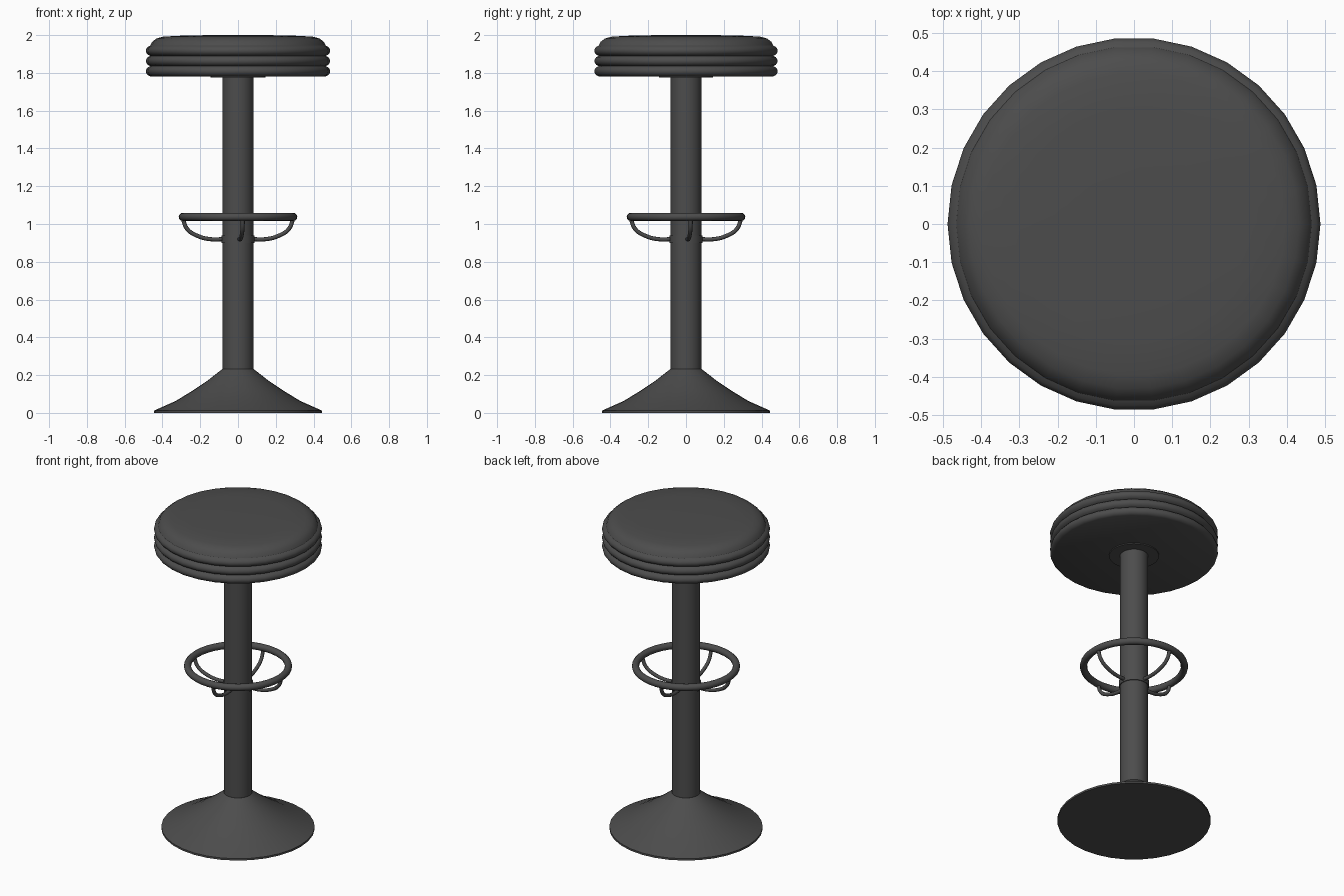
import bpy, math

if "Cube" in bpy.data.objects:
    bpy.data.objects.remove(bpy.data.objects["Cube"])

dark = bpy.data.materials.new("dark_grey")
dark.diffuse_color = (0.073, 0.073, 0.073, 1)
dark.use_nodes = True
dark.node_tree.nodes["Principled BSDF"].inputs["Base Color"].default_value = dark.diffuse_color

def finish(obj, angle=35):
    obj.data.materials.append(dark)
    bpy.ops.object.select_all(action='DESELECT')
    obj.select_set(True)
    bpy.context.view_layer.objects.active = obj
    bpy.ops.object.shade_smooth_by_angle(angle=math.radians(angle))

def lathe(name, profile, sides):
    """Spin an (r, z) profile, listed bottom to top, and cap both ends."""
    verts = [(r * math.cos(2 * math.pi * i / sides), r * math.sin(2 * math.pi * i / sides), z)
             for r, z in profile for i in range(sides)]
    faces = [(k * sides + i, k * sides + (i + 1) % sides,
              (k + 1) * sides + (i + 1) % sides, (k + 1) * sides + i)
             for k in range(len(profile) - 1) for i in range(sides)]
    faces.append(tuple(reversed(range(sides))))
    faces.append(tuple((len(profile) - 1) * sides + i for i in range(sides)))
    mesh = bpy.data.meshes.new(name)
    mesh.from_pydata(verts, [], faces)
    obj = bpy.data.objects.new(name, mesh)
    bpy.context.collection.objects.link(obj)
    finish(obj)
    return obj

# Seat: three rolled ridges and a padded top
seat = [(0.465, 1.782)]
for z in (1.782, 1.836, 1.890):
    for t in (0.12, 0.3, 0.5, 0.7, 0.88, 1.0):
        bulge = 0.023 * math.sin(math.pi * t) ** 0.6 if t < 1 else 0
        seat.append((0.465 + bulge, z + 0.054 * t))
seat += [(0.455, 1.964), (0.432, 1.982), (0.395, 1.992), (0.30, 1.997), (0.15, 2.0)]
lathe("seat", seat, 30)
lathe("seat_mount", [(0.145, 1.776), (0.145, 1.79)], 30)

# Column and flared foot
lathe("column", [(0.082, 0.2), (0.082, 1.79)], 32)
lathe("base", [(0.445, 0), (0.445, 0.012), (0.33, 0.063), (0.24, 0.118),
               (0.16, 0.172), (0.083, 0.232)], 32)

# Footrest ring and its collar
bpy.ops.mesh.primitive_torus_add(major_radius=0.293, minor_radius=0.021, major_segments=40,
                                 minor_segments=12, location=(0, 0, 1.038))
ring = bpy.context.object
ring.name = "footrest_ring"
finish(ring)
lathe("footrest_collar", [(0.087, 0.9), (0.087, 0.94)], 32)

# Four curved struts from collar to ring
path = [(0.075, 0.920), (0.14, 0.919), (0.21, 0.935), (0.27, 0.973), (0.295, 1.035)]
for k in range(4):
    a = math.radians(5 + 90 * k)
    curve = bpy.data.curves.new("footrest_strut", 'CURVE')
    curve.dimensions = '3D'
    curve.bevel_depth = 0.011
    curve.bevel_resolution = 2
    curve.resolution_u = 4
    curve.materials.append(dark)
    spline = curve.splines.new('BEZIER')
    spline.bezier_points.add(len(path) - 1)
    for p, (r, z) in zip(spline.bezier_points, path):
        p.co = (r * math.cos(a), r * math.sin(a), z)
        p.handle_left_type = p.handle_right_type = 'AUTO'
    strut = bpy.data.objects.new(f"footrest_strut_{k + 1}", curve)
    bpy.context.collection.objects.link(strut)
